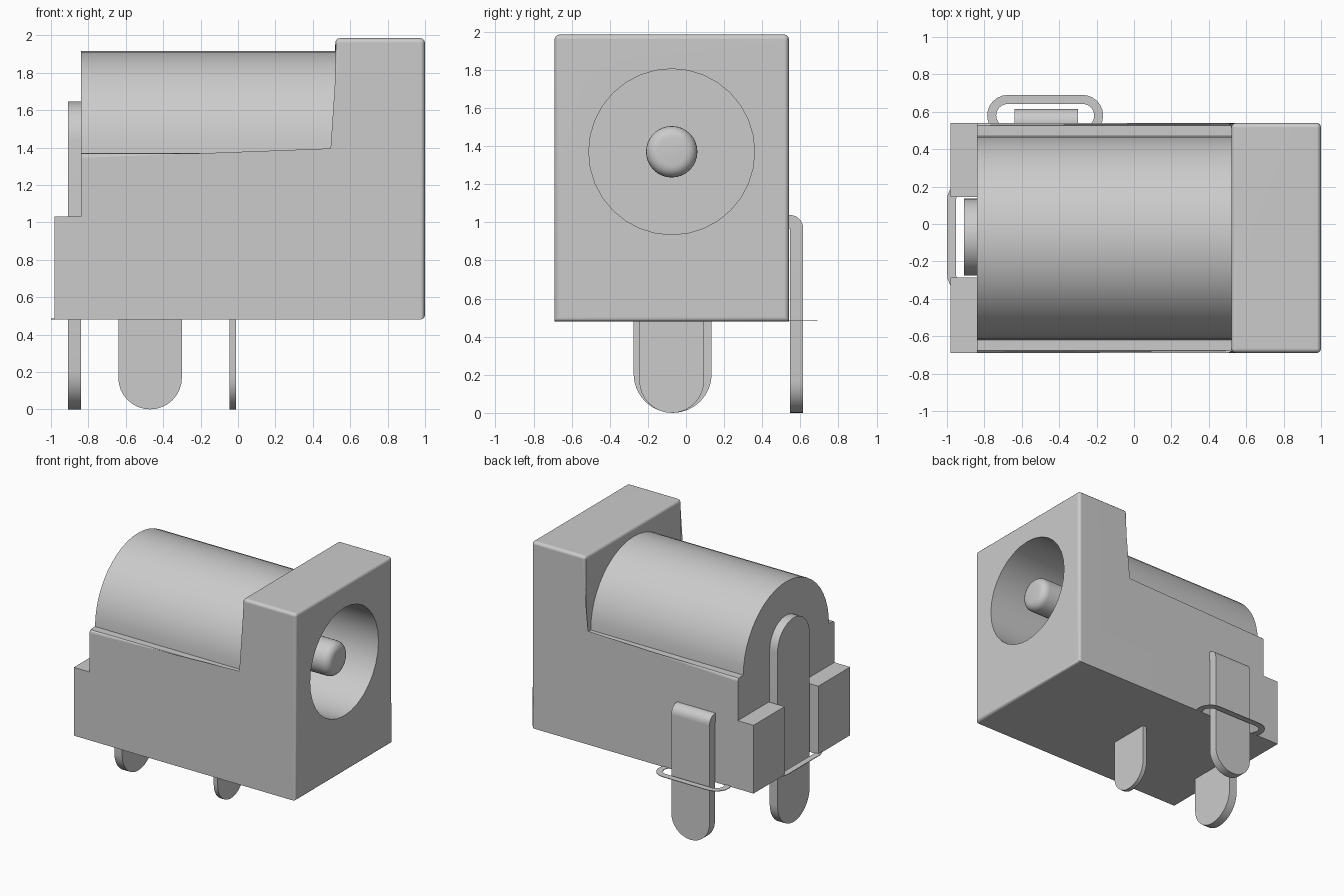
import bpy, bmesh, math
from mathutils import Matrix, Vector

if "Cube" in bpy.data.objects:
    bpy.data.objects.remove(bpy.data.objects["Cube"])

grey = bpy.data.materials.new("plain_grey")
grey.use_nodes = True
grey.diffuse_color = (0.6, 0.6, 0.6, 1)
grey.node_tree.nodes["Principled BSDF"].inputs["Base Color"].default_value = (0.6, 0.6, 0.6, 1)

AXIS_Y, AXIS_Z = -0.075, 1.37      # barrel axis
Y0, Y1 = -0.69, 0.54               # housing sides
BASE = 0.48                        # underside of housing


def finish(name, bm, angle=35):
    bmesh.ops.recalc_face_normals(bm, faces=bm.faces)
    mesh = bpy.data.meshes.new(name)
    bm.to_mesh(mesh)
    bm.free()
    mesh.materials.append(grey)
    ob = bpy.data.objects.new(name, mesh)
    bpy.context.collection.objects.link(ob)
    shade(ob, angle)
    return ob


def shade(ob, angle=35):
    bpy.ops.object.select_all(action='DESELECT')
    ob.select_set(True)
    bpy.context.view_layer.objects.active = ob
    bpy.ops.object.shade_smooth_by_angle(angle=math.radians(angle))


def prism(pts, axis, a, b):
    """Extrude a 2D outline along x or y; the outline is in the other two axes."""
    place = {'x': lambda p, t: (t, p[0], p[1]),
             'y': lambda p, t: (p[0], t, p[1])}[axis]
    bm = bmesh.new()
    lo = [bm.verts.new(place(p, a)) for p in pts]
    hi = [bm.verts.new(place(p, b)) for p in pts]
    bm.faces.new(lo)
    bm.faces.new(hi)
    n = len(pts)
    for i in range(n):
        bm.faces.new((lo[i], lo[(i + 1) % n], hi[(i + 1) % n], hi[i]))
    return bm


def arc(cx, cy, r, start, end, n=16):
    return [(cx + r * math.cos(math.radians(start + (end - start) * i / n)),
             cy + r * math.sin(math.radians(start + (end - start) * i / n))) for i in range(n + 1)]


def tongue(centre, r, top, round_top=False):
    """Outline of a terminal blade with a rounded foot at z = 0."""
    foot = arc(centre, r, r, 180, 360)
    if round_top:
        return foot + arc(centre, top - r, r, 0, 180)
    return foot + [(centre + r, top), (centre - r, top)]


def rod(r, x0, x1, sides=32):
    bm = bmesh.new()
    m = Matrix.Translation(((x0 + x1) / 2, AXIS_Y, AXIS_Z)) @ Matrix.Rotation(math.pi / 2, 4, 'Y')
    bmesh.ops.create_cone(bm, cap_ends=True, segments=sides, radius1=r, radius2=r,
                          depth=x1 - x0, matrix=m)
    return bm


def boolean(ob, other, operation):
    mod = ob.modifiers.new(operation.lower(), 'BOOLEAN')
    mod.operation, mod.solver, mod.object = operation, 'EXACT', other
    bpy.context.view_layer.objects.active = ob
    bpy.ops.object.modifier_apply(modifier=mod.name)
    bpy.data.objects.remove(other)


# Housing: L-shaped side outline with softened edges
bm = prism([(-0.84, BASE), (1, BASE), (1, 1.985), (0.52, 1.985), (0.52, 1.37), (-0.84, 1.37)],
           'y', Y0, Y1)


def softened(e):
    a, b = (v.co for v in e.verts)
    same = lambda i, val: abs(a[i] - val) < 1e-4 and abs(b[i] - val) < 1e-4
    side = abs(a.y - b.y) < 1e-4
    return same(0, 1) or same(2, 1.985) or (side and (same(0, 0.52) or same(2, 1.37)))


bmesh.ops.bevel(bm, geom=[e for e in bm.edges if softened(e)], offset=0.025,
                offset_type='OFFSET', segments=3, profile=0.5, affect='EDGES')
housing = finish("housing", bm)

# Barrel joined on, then the socket bored out
boolean(housing, finish("barrel", rod(0.545, -0.84, 0.6, 48)), 'UNION')
boolean(housing, finish("socket_cutter", rod(0.435, -0.65, 1.2, 32)), 'DIFFERENCE')
shade(housing)
wn = housing.modifiers.new("even_normals", 'WEIGHTED_NORMAL')
wn.keep_sharp = True

# Rear guide blocks either side of the terminal slot
for name, a, b in (("rear_block_right", Y0, -0.285), ("rear_block_left", 0.145, Y1)):
    finish(name, prism([(-0.98, BASE), (-0.84, BASE), (-0.84, 1.03), (-0.98, 1.03)], 'y', a, b))

# Centre contact with rounded tip
bm = rod(0.135, -0.68, 0.95)
tip = [e for e in bm.edges if all(v.co.x > 0.9 for v in e.verts)]
bmesh.ops.bevel(bm, geom=tip, offset=0.06, offset_type='OFFSET', segments=5,
                profile=0.5, affect='EDGES')
finish("centre_contact", bm)

# Terminals
finish("rear_terminal", prism(tongue(-0.07, 0.205, 1.645, True), 'x', -0.91, -0.84))
finish("middle_terminal", prism(tongue(-0.075, 0.17, 0.5), 'x', -0.045, -0.01))
finish("side_terminal", prism(tongue(-0.47, 0.17, 0.968), 'y', 0.545, 0.615))
bend = [(0.5, 0.968)] + arc(0.545, 0.968, 0.07, 0, 90, 8) + [(0.5, 1.038)]
finish("side_terminal_bend", prism(bend, 'x', -0.64, -0.30))


# Thin flat loops around the side and rear terminals
def flat_loop(name, cx, cy, half, r, width, turned):
    def outline(rad):
        s = half - r
        pts = arc(s, 0, rad, -90, 90, 12) + arc(-s, 0, rad, 90, 270, 12)
        return [(cx - y, cy + x) if turned else (cx + x, cy + y) for x, y in pts]
    bm = bmesh.new()
    rings = [[bm.verts.new(Vector((x, y, z))) for x, y in outline(rad)]
             for rad, z in ((r, BASE + 0.001), (r, BASE + 0.006),
                            (r - width, BASE + 0.006), (r - width, BASE + 0.001))]
    n = len(rings[0])
    for k in range(4):
        p, q = rings[k], rings[(k + 1) % 4]
        for i in range(n):
            bm.faces.new((p[i], p[(i + 1) % n], q[(i + 1) % n], q[i]))
    finish(name, bm)


flat_loop("side_loop", -0.475, 0.58, 0.31, 0.11, 0.048, False)
flat_loop("rear_loop", -0.885, -0.07, 0.31, 0.115, 0.048, True)
